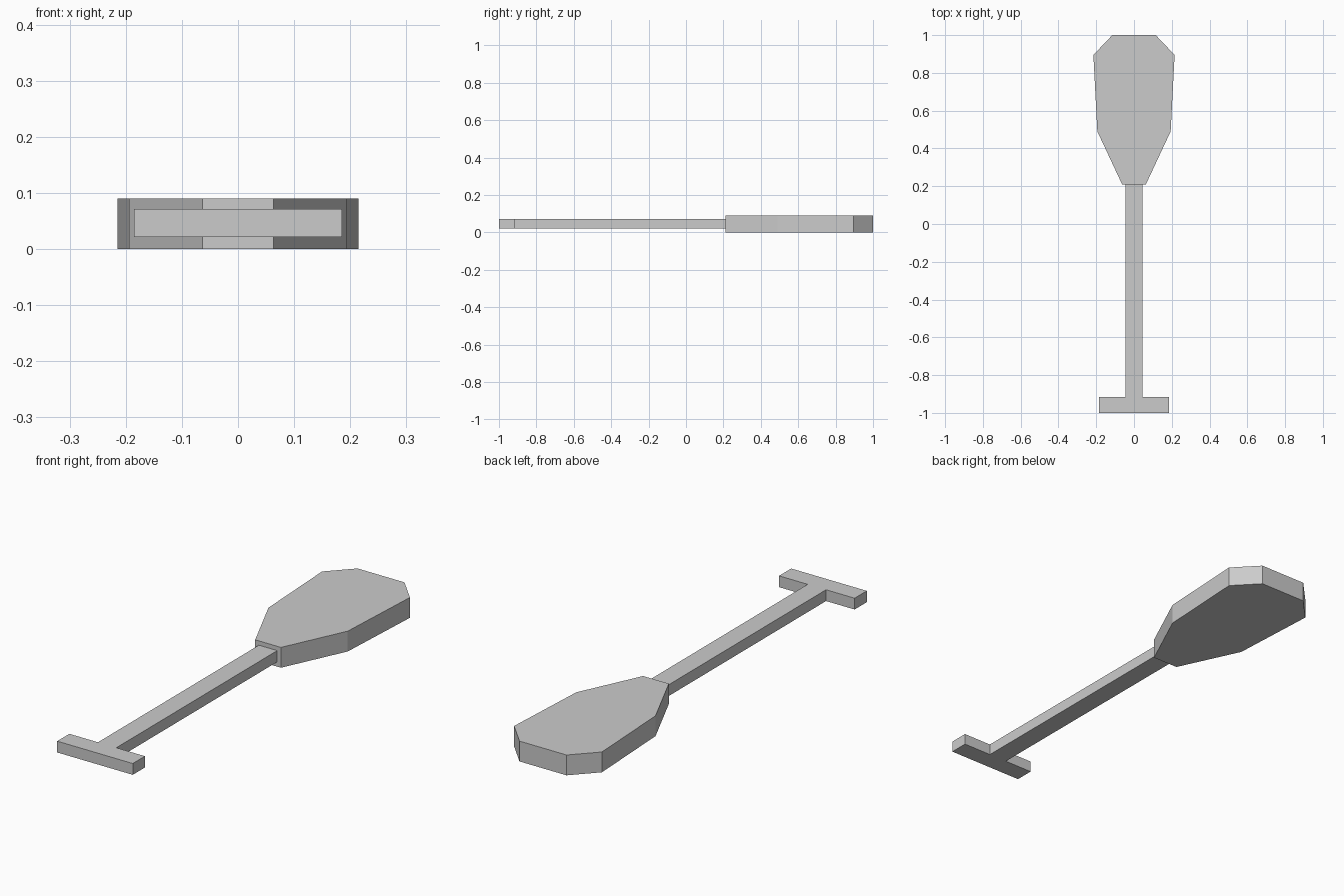
import bpy
import bmesh

cube = bpy.data.objects.get("Cube")
if cube:
    bpy.data.objects.remove(cube, do_unlink=True)

# One plain grey for the whole paddle
GREY = (0.6, 0.6, 0.6, 1)
grey = bpy.data.materials.new("light_grey")
grey.use_nodes = True
grey.diffuse_color = GREY
grey.node_tree.nodes["Principled BSDF"].inputs["Base Color"].default_value = GREY


def slab(name, half_outline, bottom, top):
    """Mirror a half outline (front to back, +x side) and extrude it upward."""
    outline = half_outline + [(-x, y) for x, y in reversed(half_outline)]
    bm = bmesh.new()
    face = bm.faces.new([bm.verts.new((x, y, bottom)) for x, y in outline])
    extruded = bmesh.ops.extrude_face_region(bm, geom=[face])
    verts = [v for v in extruded["geom"] if isinstance(v, bmesh.types.BMVert)]
    bmesh.ops.translate(bm, verts=verts, vec=(0, 0, top - bottom))
    bmesh.ops.recalc_face_normals(bm, faces=bm.faces)
    mesh = bpy.data.meshes.new(name)
    bm.to_mesh(mesh)
    bm.free()
    mesh.materials.append(grey)
    obj = bpy.data.objects.new(name, mesh)
    bpy.context.collection.objects.link(obj)
    return obj


# Faceted blade
slab("blade", [(0.063, 0.21), (0.194, 0.49), (0.215, 0.895), (0.115, 1.0)], 0.0, 0.09)

# Thin shaft with a crossbar grip
slab("handle", [(0.185, -1.0), (0.185, -0.915), (0.045, -0.915), (0.045, 0.21)], 0.021, 0.071)
